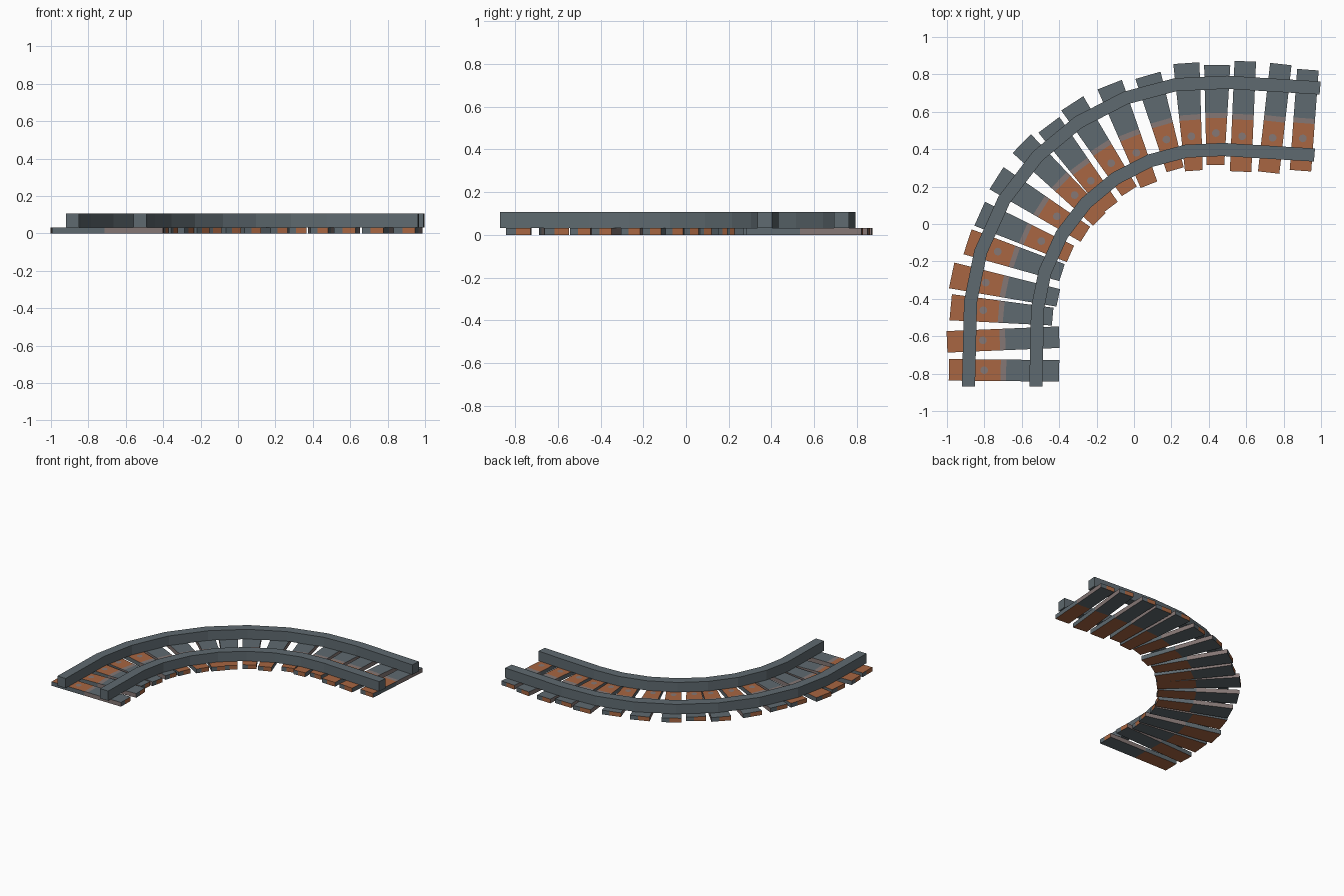
import bpy, bmesh, math
from mathutils import Vector

if "Cube" in bpy.data.objects:
    bpy.data.objects.remove(bpy.data.objects["Cube"])


def material(name, rgb):
    m = bpy.data.materials.new(name)
    m.diffuse_color = (*rgb, 1)
    m.use_nodes = True
    m.node_tree.nodes["Principled BSDF"].inputs["Base Color"].default_value = m.diffuse_color
    return m


SLATE = material("slate grey", (0.114, 0.144, 0.162))
RUST = material("rust orange", (0.392, 0.133, 0.054))
MAUVE = material("mauve grey", (0.235, 0.185, 0.178))
MATS = [SLATE, RUST, MAUVE]

SLEEPER_TOP, RAIL_TOP = 0.032, 0.106


def finish(bm, name):
    bmesh.ops.remove_doubles(bm, verts=bm.verts, dist=1e-5)
    bmesh.ops.recalc_face_normals(bm, faces=bm.faces)
    me = bpy.data.meshes.new(name)
    bm.to_mesh(me)
    bm.free()
    for m in MATS:
        me.materials.append(m)
    ob = bpy.data.objects.new(name, me)
    bpy.context.collection.objects.link(ob)
    return ob


# Track centre line: straight lead-in, quarter bend, straight lead-out
CENTRE, RADIUS = Vector((0.42, -0.54)), 1.12
path = [(Vector((-0.705, -0.87)), Vector((-1, 0)))]
for a in (5.5, 17.5, 31, 44, 56.5, 69, 81.3, 93.3):
    n = Vector((-math.cos(math.radians(a)), math.sin(math.radians(a))))
    path.append((CENTRE + n * RADIUS, n))
path.append((Vector((0.98, 0.548)), Vector((0.084, 0.996))))


# Rails: square section swept along the offset path
def rail(name, offset, half=0.035):
    bm = bmesh.new()
    rings = []
    for p, n in path:
        ring = []
        for s, z in ((-half, SLEEPER_TOP), (half, SLEEPER_TOP), (half, RAIL_TOP), (-half, RAIL_TOP)):
            q = p + n * (offset + s)
            ring.append(bm.verts.new((q.x, q.y, z)))
        rings.append(ring)
    for a, b in zip(rings, rings[1:]):
        for i in range(4):
            j = (i + 1) % 4
            bm.faces.new((a[i], a[j], b[j], b[i]))
    bm.faces.new(rings[0])
    bm.faces.new(rings[-1])
    finish(bm, name)


rail("outer_rail", 0.18)
rail("inner_rail", -0.18)


# Sleepers: tapered planks, rust half and slate half with a worn seam
def sleeper(name, rust_end, slate_end, w_rust, w_slate):
    a, b = Vector(rust_end), Vector(slate_end)
    d = (b - a).normalized()
    side = Vector((-d.y, d.x))
    ts, us = (0, 0.47, 0.52, 1), (-0.5, -0.1, 0.1, 0.5)

    def pt(t, u, z):
        q = a.lerp(b, t) + side * u * (w_rust + (w_slate - w_rust) * t)
        return (q.x, q.y, z)

    bm = bmesh.new()

    def quad(pts, mat):
        bm.faces.new([bm.verts.new(p) for p in pts]).material_index = mat

    Z = SLEEPER_TOP
    for i, (t0, t1) in enumerate(zip(ts, ts[1:])):
        for u0, u1 in zip(us, us[1:]):
            for z, mat in ((Z, (1, 2, 0)[i]), (0, (1, 0, 0)[i])):
                quad((pt(t0, u0, z), pt(t1, u0, z), pt(t1, u1, z), pt(t0, u1, z)), mat)
        for u in (-0.5, 0.5):
            quad((pt(t0, u, 0), pt(t1, u, 0), pt(t1, u, Z), pt(t0, u, Z)), (0, 2, 2)[i])
    # end grain is part slate, part rust
    for t, mats in ((0, (1, 1, 0)), (1, (0, 1, 1))):
        for (u0, u1), mat in zip(zip(us, us[1:]), mats):
            quad((pt(t, u0, 0), pt(t, u1, 0), pt(t, u1, Z), pt(t, u0, Z)), mat)
    finish(bm, name)

    # bolt spot on the rust half
    bm = bmesh.new()
    bmesh.ops.create_circle(bm, cap_ends=True, segments=10, radius=0.021)
    c = a.lerp(b, 0.32)
    bmesh.ops.translate(bm, verts=bm.verts, vec=(c.x, c.y, Z + 0.002))
    for f in bm.faces:
        f.material_index = 2
    finish(bm, name + "_bolt_spot")


# outer end x, y, inner end x, y of each loosely laid sleeper
LAYOUT = [
    (-0.99, -0.78, -0.40, -0.785), (-1.0, -0.63, -0.40, -0.605),
    (-0.98, -0.445, -0.435, -0.495), (-0.975, -0.275, -0.405, -0.395),
    (-0.89, -0.095, -0.385, -0.26), (-0.825, 0.055, -0.34, -0.16),
    (-0.735, 0.245, -0.26, -0.055), (-0.60, 0.43, -0.185, 0.025),
    (-0.455, 0.53, -0.125, 0.09), (-0.33, 0.645, -0.025, 0.175),
    (-0.13, 0.745, 0.08, 0.21), (0.075, 0.795, 0.22, 0.29),
    (0.28, 0.86, 0.32, 0.285), (0.445, 0.85, 0.435, 0.315),
    (0.595, 0.87, 0.57, 0.28), (0.785, 0.855, 0.72, 0.275),
    (0.93, 0.825, 0.89, 0.285),
]
for i, (ox, oy, ix, iy) in enumerate(LAYOUT):
    bent = 2 <= i <= 13
    wo, wi = (0.14, 0.095) if bent else (0.115, 0.115)
    name = f"sleeper_{i + 1:02d}"
    if i < 5:  # first few lie with the rust end outwards
        sleeper(name, (ox, oy), (ix, iy), wo, wi)
    else:
        sleeper(name, (ix, iy), (ox, oy), wi, wo)
